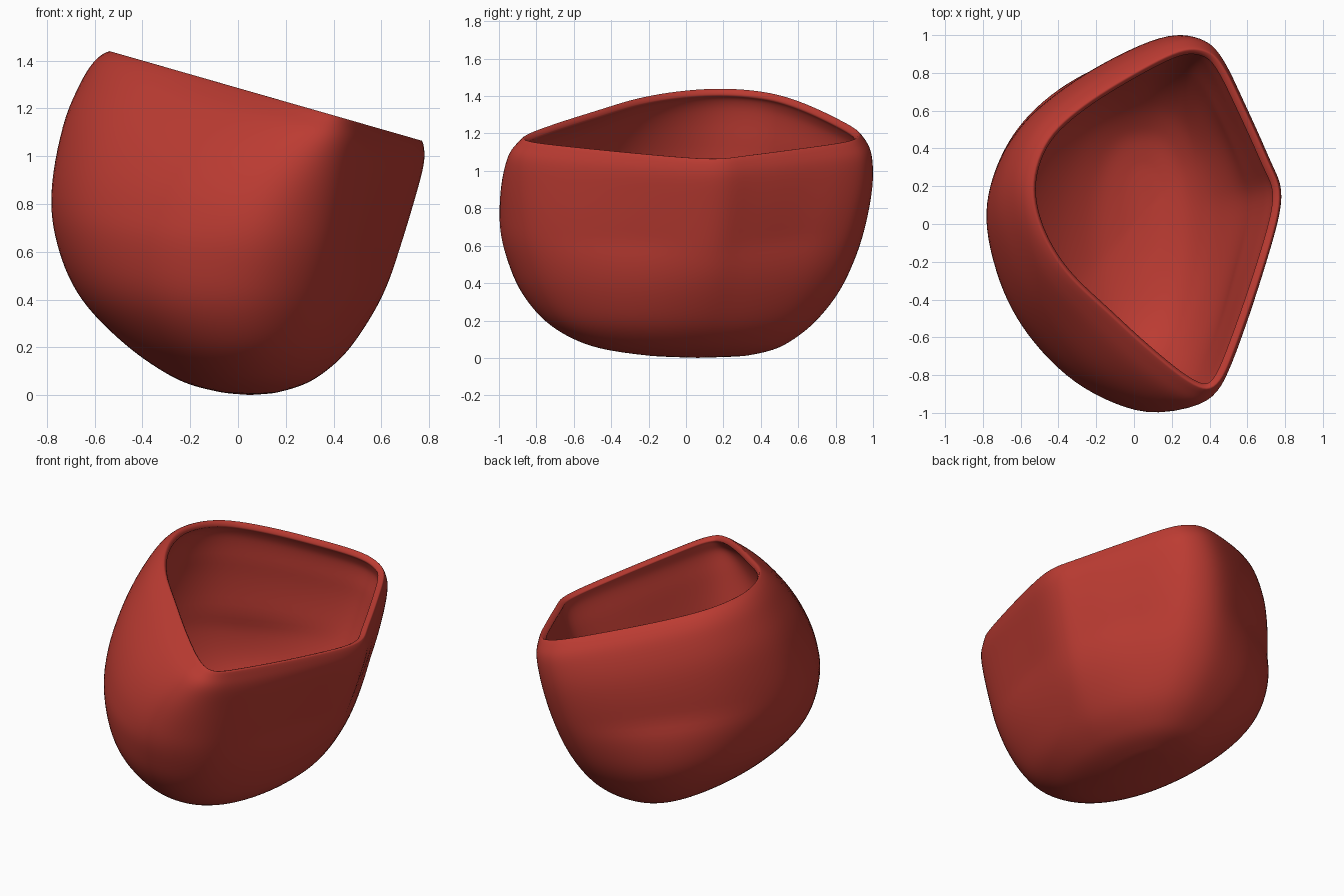
import bpy, bmesh
from mathutils import Vector

cube = bpy.data.objects.get("Cube")
if cube:
    bpy.data.objects.remove(cube, do_unlink=True)

# Matching outlines of the belly and of the rim, counter-clockwise from the right tip
BELLY = [(.78, .13), (.72, .34), (.6, .61), (.51, .81), (.4, .95), (.2, 1), (-.1, .89),
         (-.4, .71), (-.62, .51), (-.75, .26), (-.78, 0), (-.68, -.34), (-.5, -.61),
         (-.22, -.86), (.12, -1), (.39, -.91), (.55, -.68), (.69, -.23)]
RIM = [(.775, .14), (.71, .33), (.58, .62), (.47, .84), (.38, .92), (.24, .92), (0, .8),
       (-.27, .63), (-.46, .45), (-.54, .22), (-.5, -.02), (-.36, -.26), (-.13, -.48),
       (.1, -.69), (.32, -.86), (.44, -.86), (.54, -.65), (.7, -.18)]

# Height fraction, then left, right, front and back limits of each level
LEVELS = [(.006, -.05, .15, -.16, .3), (.03, -.19, .255, -.4, .45), (.07, -.31, .345, -.58, .56),
          (.15, -.475, .45, -.75, .69), (.27, -.655, .545, -.88, .812),
          (.4, -.75, .62, -.955, .895), (.55, -.785, .677, -1, .955),
          (.75, -.735, .74, -.99, 1), (.9, -.65, .78, -.955, .995),
          (.97, -.585, .782, -.9, .955), (1, -.53, .772, -.87, .925)]
STEPS = 3
WALL = .12


def spline(a, b, c, d, t):
    """Point between b and c on a smooth curve."""
    return (b * 2 + (c - a) * t + (a * 2 - b * 5 + c * 4 - d) * t ** 2
            + (b * 3 - a - c * 3 + d) * t ** 3) / 2


def smooth_loop(points):
    """Closed smooth curve through the points."""
    pts = [Vector(p) for p in points]
    count = len(pts)
    return [spline(*(pts[(i + k) % count] for k in (-1, 0, 1, 2)), j / STEPS)
            for i in range(count) for j in range(STEPS)]


def smooth_levels(levels):
    """Open smooth curve through the levels."""
    pts = [Vector(p) for p in levels]
    padded = [pts[0]] + pts + [pts[-1]]
    dense = [spline(*padded[i:i + 4], j / STEPS)
             for i in range(len(pts) - 1) for j in range(STEPS)]
    return dense + [pts[-1]]


def normalise(loop):
    """Fit the loop into a square running from -1 to 1."""
    xs, ys = [p.x for p in loop], [p.y for p in loop]
    low, high = Vector((min(xs), min(ys))), Vector((max(xs), max(ys)))
    mid, half = (low + high) / 2, (high - low) / 2
    return [Vector(((p.x - mid.x) / half.x, (p.y - mid.y) / half.y)) for p in loop]


def rounded(p):
    """Push the point onto an oval that is squarer towards the back."""
    power = 2.4 if p.y > 0 else 2
    return p / (abs(p.x) ** power + abs(p.y) ** power) ** (1 / power)


belly = normalise(smooth_loop(BELLY))
rim = normalise(smooth_loop(RIM))
round_base = [rounded(p) for p in belly]


def outline(fraction):
    """Rounded at the base, full at the belly, pinched at the rim."""
    if fraction > .55:
        weight = ((fraction - .55) / .45) ** 1.4
        return normalise([a.lerp(b, weight) for a, b in zip(belly, rim)])
    weight = ((.55 - fraction) / .55) ** .8
    return normalise([a.lerp(b, weight) for a, b in zip(belly, round_base)])


# Bowl shell: stacked levels that tilt more and more towards the slanted rim
bm = bmesh.new()
rings, thickness = [], []
for fraction, left, right, front, back in smooth_levels(LEVELS):
    ring = []
    depth = min(1, (1 - fraction) / .2)
    for p in outline(fraction):
        x = (left + right) / 2 + p.x * (right - left) / 2
        y = (front + back) / 2 + p.y * (back - front) / 2
        ring.append(bm.verts.new((x, y, fraction * (1.29 - .288 * x))))
        # The wall swells below the rim, most of all at the back right
        thickness.append(.04 + depth * (.015 + .04 * max(0, y - x)))
    rings.append(ring)
size = len(belly)
for lower, upper in zip(rings, rings[1:]):
    for i in range(size):
        j = (i + 1) % size
        bm.faces.new((lower[i], lower[j], upper[j], upper[i]))
pole = bm.verts.new((.05, .06, 0))
thickness.append(.055)
for i in range(size):
    bm.faces.new((pole, rings[0][(i + 1) % size], rings[0][i]))
bm.normal_update()

mesh = bpy.data.meshes.new("bowl")
bm.to_mesh(mesh)
bm.free()
bowl = bpy.data.objects.new("bowl", mesh)
bpy.context.collection.objects.link(bowl)

# Wall thickness and soft rim
group = bowl.vertex_groups.new(name="wall thickness")
for index, value in enumerate(thickness):
    group.add([index], value / WALL, "REPLACE")
wall = bowl.modifiers.new("wall", "SOLIDIFY")
wall.thickness = WALL
wall.offset = -1
wall.vertex_group = group.name
soft = bowl.modifiers.new("soft", "SUBSURF")
soft.levels = soft.render_levels = 1

# Red clay
color = (.5, .044, .032, 1)
red = bpy.data.materials.new("brick red")
red.use_nodes = True
red.diffuse_color = color
red.node_tree.nodes["Principled BSDF"].inputs["Base Color"].default_value = color
mesh.materials.append(red)
for face in mesh.polygons:
    face.use_smooth = True
